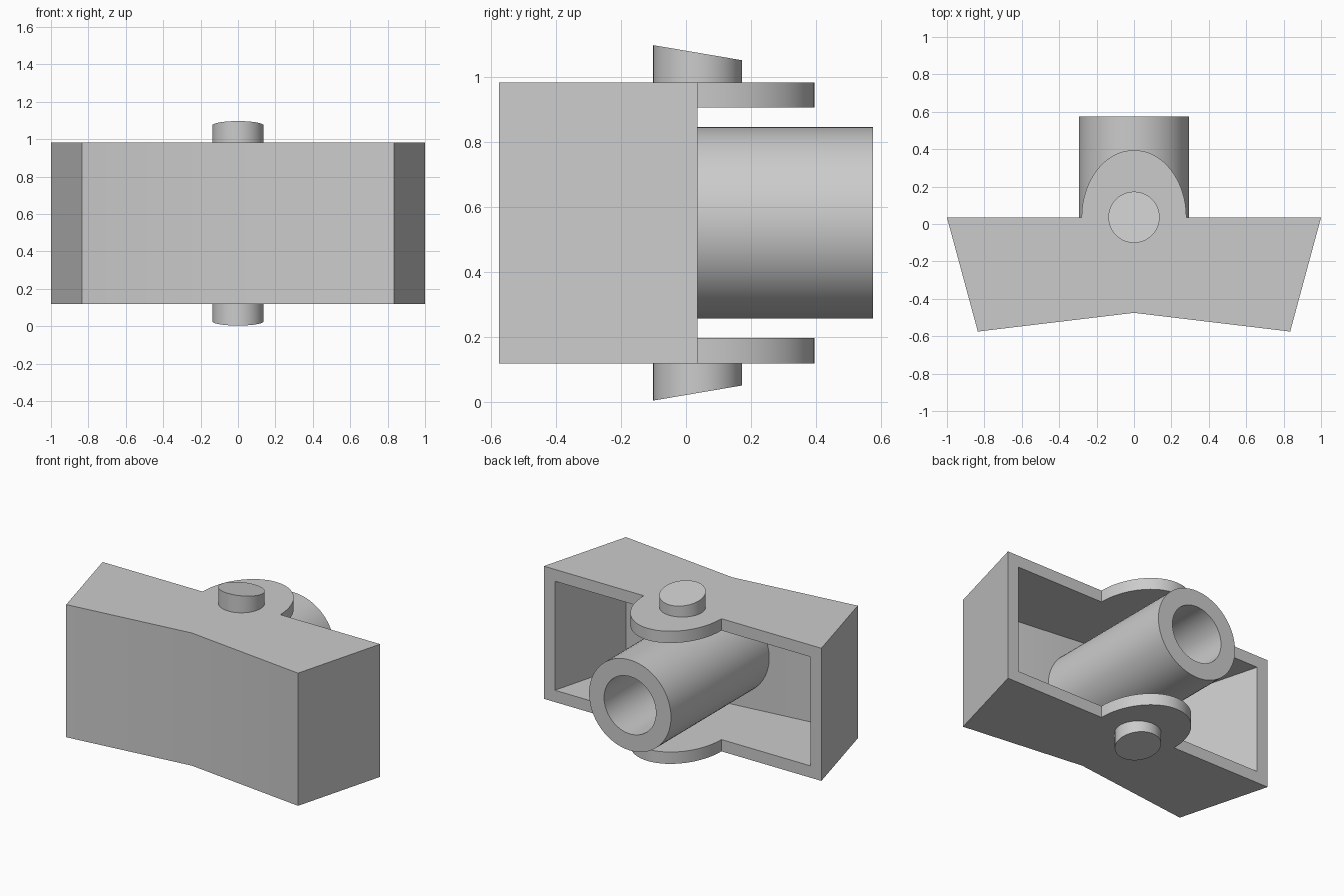
import bpy, bmesh, math

cube = bpy.data.objects.get("Cube")
if cube:
    bpy.data.objects.remove(cube, do_unlink=True)

grey = bpy.data.materials.new("plain_grey")
grey.use_nodes = True
colour = (0.6, 0.6, 0.6, 1)
grey.diffuse_color = colour
grey.node_tree.nodes["Principled BSDF"].inputs["Base Color"].default_value = colour

HEIGHT = 1.1               # overall height, model is symmetric about half of it
BASE, TOP = 0.118, 0.982   # housing bottom and top
WALL = 0.077               # housing wall thickness
BACK = 0.035               # plane of the open back
SEGMENTS = 64


def finish(name, bm):
    bmesh.ops.recalc_face_normals(bm, faces=bm.faces)
    mesh = bpy.data.meshes.new(name)
    bm.to_mesh(mesh)
    bm.free()
    mesh.materials.append(grey)
    obj = bpy.data.objects.new(name, mesh)
    bpy.context.collection.objects.link(obj)
    return obj


def prism(name, outline, z_low, z_high):
    """Extrude an outline upward; z_high is a function of y."""
    bm = bmesh.new()
    low = [bm.verts.new((x, y, z_low)) for x, y in outline]
    high = [bm.verts.new((x, y, z_high(y))) for x, y in outline]
    bm.faces.new(low)
    bm.faces.new(high)
    for i in range(len(low)):
        j = (i + 1) % len(low)
        bm.faces.new((low[i], low[j], high[j], high[i]))
    return finish(name, bm)


def smooth(obj):
    bpy.ops.object.select_all(action='DESELECT')
    obj.select_set(True)
    bpy.context.view_layer.objects.active = obj
    bpy.ops.object.shade_smooth_by_angle(angle=math.radians(30))


def arc(rx, ry, cy, sweep, count):
    return [(rx * math.cos(sweep * i / count), cy + ry * math.sin(sweep * i / count))
            for i in range(count + 1)]


# Housing: tapered body with a notched front and rounded ears at the back
outline = [(-1, BACK), (-0.835, -0.575), (0, -0.475), (0.835, -0.575), (1, BACK)]
outline += arc(0.28, 0.36, BACK, math.pi, SEGMENTS // 2)
housing = prism("housing", outline, BASE, lambda y: TOP)

# Cavity, open at the back, also separates the two ears
inner = [(-0.92, 0.7), (-0.92, BACK), (-0.778, -0.493), (0, -0.4),
         (0.778, -0.493), (0.92, BACK), (0.92, 0.7)]
cavity = prism("cavity_cutter", inner, BASE + WALL, lambda y: TOP - WALL)
cut = housing.modifiers.new("cavity", 'BOOLEAN')
cut.operation = 'DIFFERENCE'
cut.solver = 'EXACT'
cut.object = cavity
bpy.ops.object.select_all(action='DESELECT')
housing.select_set(True)
bpy.context.view_layer.objects.active = housing
bpy.ops.object.modifier_apply(modifier=cut.name)
bpy.data.objects.remove(cavity, do_unlink=True)
smooth(housing)

# Hollow tube running from the inner front wall out of the back
bm = bmesh.new()
rings = []
for radius, y in ((0.295, -0.45), (0.295, 0.576), (0.187, 0.576), (0.187, -0.45)):
    rings.append([bm.verts.new((x, y, HEIGHT / 2 + z))
                  for x, z in arc(radius, radius, 0, math.tau, SEGMENTS)[:-1]])
for k in range(4):
    a, b = rings[k], rings[(k + 1) % 4]
    for i in range(SEGMENTS):
        j = (i + 1) % SEGMENTS
        bm.faces.new((a[i], a[j], b[j], b[i]))
smooth(finish("tube", bm))

# Pivot pins with slanted ends, above and below
circle = arc(0.137, 0.137, 0.036, math.tau, SEGMENTS)[:-1]


def slant(y):
    return 1.0735 - 0.17 * (y - 0.036)


smooth(prism("upper_pin", circle, TOP - 0.03, slant))
smooth(prism("lower_pin", circle, BASE + 0.03, lambda y: HEIGHT - slant(y)))
